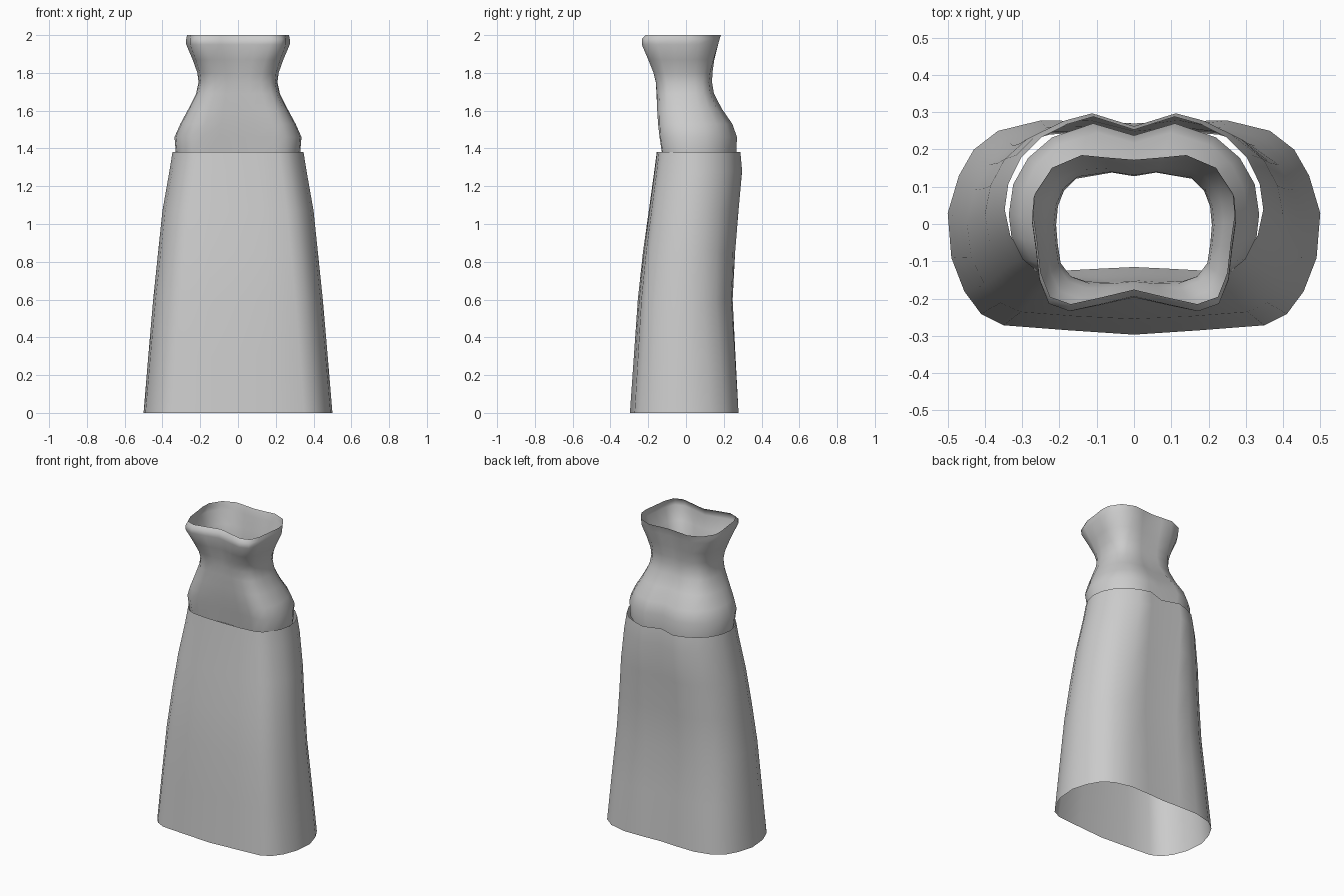
import bpy
import bmesh

cloth = bpy.data.materials.new("grey cloth")
cloth.diffuse_color = (0.6, 0.6, 0.6, 1)


def loft(name, rings):
    """Skin mirrored half rings (front centre to back centre) into an open tube."""
    bm = bmesh.new()
    loops = []
    for z, half in rings:
        pts = half + [(-x, y) for x, y in reversed(half[1:-1])]
        loops.append([bm.verts.new((x, y, z)) for x, y in pts])
    for a, b in zip(loops, loops[1:]):
        for i in range(len(a)):
            j = (i + 1) % len(a)
            bm.faces.new((a[i], a[j], b[j], b[i]))
    mesh = bpy.data.meshes.new(name)
    bm.to_mesh(mesh)
    bm.free()
    mesh.materials.append(cloth)
    for p in mesh.polygons:
        p.use_smooth = True
    obj = bpy.data.objects.new(name, mesh)
    bpy.context.collection.objects.link(obj)
    return obj


def blend(a, b, t, width, front, back):
    """Mix two half rings, then fit the mix to a width and depth range."""
    mix = [(p[0] + (q[0] - p[0]) * t, p[1] + (q[1] - p[1]) * t) for p, q in zip(a, b)]
    w = max(x for x, y in mix)
    lo, hi = min(y for x, y in mix), max(y for x, y in mix)
    return [(x * width / w, front + (y - lo) * (back - front) / (hi - lo)) for x, y in mix]


# Skirt: wide rounded hem rising to a narrower waist with two rear bulges
hem = [(0, -.295), (.18, -.283), (.35, -.27), (.41, -.24), (.455, -.18), (.49, -.09),
       (.5, .03), (.47, .13), (.43, .2), (.365, .25), (.25, .278), (.12, .276), (0, .27)]
top = [(0, -.155), (.12, -.153), (.22, -.143), (.265, -.125), (.3, -.09), (.335, -.03),
       (.35, .04), (.34, .11), (.305, .18), (.25, .235), (.18, .27), (.11, .29), (0, .255)]
skirt_fit = [(0, 0, .5, -.297, .278), (.3, .2, .475, -.276, .262), (.6, .42, .449, -.255, .247),
             (.85, .62, .423, -.228, .26), (1.07, .8, .4, -.197, .278),
             (1.28, .95, .363, -.168, .297), (1.38, 1, .347, -.155, .288)]
loft("skirt", [(z, blend(hem, top, *fit)) for z, *fit in skirt_fit])

# Bodice: full hips, pinched middle, flared neckline with a dip at the front
hip = [(0, -.125), (.1, -.13), (.19, -.135), (.25, -.13), (.3, -.09), (.33, -.03),
       (.337, .03), (.325, .11), (.285, .18), (.22, .235), (.11, .272), (0, .24)]
waist = [(0, -.15), (.06, -.155), (.12, -.153), (.17, -.135), (.198, -.1), (.206, -.05),
         (.21, 0), (.205, .05), (.19, .09), (.16, .122), (.06, .14), (0, .13)]
neck = [(0, -.185), (.09, -.207), (.17, -.225), (.225, -.205), (.25, -.14), (.26, -.05),
        (.27, .02), (.265, .08), (.22, .15), (.14, .185), (.07, .178), (0, .172)]
bodice_fit = [(1.36, hip, waist, 0, .328, -.125, .265), (1.46, hip, waist, 0, .336, -.14, .27),
              (1.53, hip, waist, .25, .305, -.148, .245), (1.61, hip, waist, .55, .262, -.153, .19),
              (1.69, hip, waist, .9, .222, -.156, .148), (1.75, waist, neck, .05, .209, -.16, .138),
              (1.8, waist, neck, .2, .215, -.172, .14), (1.87, waist, neck, .55, .24, -.2, .15),
              (1.95, waist, neck, .9, .274, -.234, .17), (1.98, neck, neck, 0, .274, -.234, .178),
              (2.0, neck, neck, 0, .27, -.215, .185)]
loft("bodice", [(z, blend(a, b, *fit)) for z, a, b, *fit in bodice_fit])
